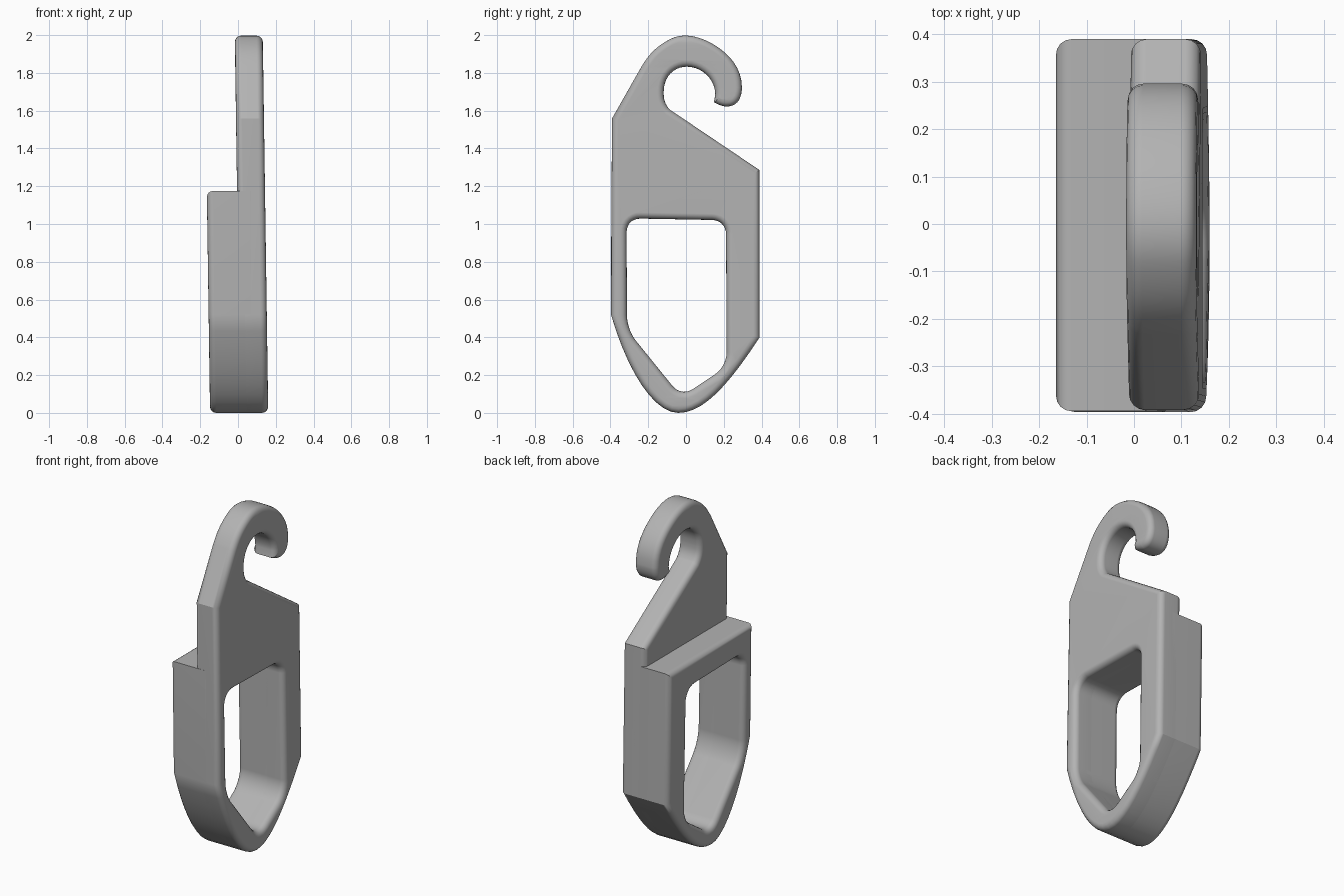
import bpy
import bmesh
from mathutils import Matrix, Vector

cube = bpy.data.objects.get("Cube")
if cube:
    bpy.data.objects.remove(cube, do_unlink=True)

grey = bpy.data.materials.new("plain grey")
grey.use_nodes = True
colour = (0.45, 0.45, 0.45, 1)
grey.diffuse_color = colour
grey.node_tree.nodes["Principled BSDF"].inputs["Base Color"].default_value = colour

BEVEL = 0.033
FRONT = 0.16      # thickness positions at the foot
LEAN = -0.0145    # slight sideways lean per unit of height


def bezier(a, b, c, d, n=10):
    """Points of a cubic curve, without its last point."""
    a, b, c, d = map(Vector, (a, b, c, d))
    pts = []
    for i in range(n):
        t = i / n
        s = 1 - t
        pts.append(a * s**3 + b * 3 * s * s * t + c * 3 * s * t * t + d * t**3)
    return pts


def chain(*p):
    """Joined cubic curves: end, handle, handle, end, handle, ..."""
    pts = []
    for i in range(0, len(p) - 1, 3):
        pts += bezier(*p[i:i + 4])
    return pts + [Vector(p[-1])]


def rounded(corners, radius):
    """Polygon with each corner softened."""
    pts = []
    for i, c in enumerate(corners):
        c = Vector(c)
        before = Vector(corners[i - 1])
        after = Vector(corners[(i + 1) % len(corners)])
        a = c + (before - c).normalized() * radius
        b = c + (after - c).normalized() * radius
        pts += bezier(a, a.lerp(c, 0.6), b.lerp(c, 0.6), b, 7) + [b]
    return pts


def slab(name, loops, x0, x1):
    """Closed side profiles (y, z) made into a soft-edged slab from x0 to x1."""
    curve = bpy.data.curves.new(name, 'CURVE')
    curve.dimensions = '2D'
    curve.fill_mode = 'BOTH'
    curve.extrude = (x1 - x0) / 2 - BEVEL
    curve.bevel_depth = BEVEL
    curve.bevel_resolution = 3
    curve.offset = -BEVEL
    for loop in loops:
        spline = curve.splines.new('POLY')
        spline.points.add(len(loop) - 1)
        for point, (y, z) in zip(spline.points, loop):
            point.co = (y, z, 0, 1)
        spline.use_cyclic_u = True
    helper = bpy.data.objects.new(name + " helper", curve)
    bpy.context.collection.objects.link(helper)
    graph = bpy.context.evaluated_depsgraph_get()
    mesh = bpy.data.meshes.new_from_object(helper.evaluated_get(graph))
    bpy.data.objects.remove(helper, do_unlink=True)

    # Stand the profile up, then lean it
    stand = Matrix(((0, 0, 1, (x0 + x1) / 2), (1, 0, 0, 0), (0, 1, 0, 0), (0, 0, 0, 1)))
    lean = Matrix.Identity(4)
    lean[0][2] = LEAN
    mesh.transform(lean @ stand)
    bm = bmesh.new()
    bm.from_mesh(mesh)
    bmesh.ops.remove_doubles(bm, verts=bm.verts, dist=0.0005)
    bmesh.ops.recalc_face_normals(bm, faces=bm.faces)
    bm.to_mesh(mesh)
    bm.free()
    mesh.materials.clear()
    mesh.materials.append(grey)

    obj = bpy.data.objects.new(name, mesh)
    bpy.context.collection.objects.link(obj)
    bpy.ops.object.select_all(action='DESELECT')
    obj.select_set(True)
    bpy.context.view_layer.objects.active = obj
    bpy.ops.object.shade_smooth_by_angle(angle=0.5)
    weighted = obj.modifiers.new("even shading", 'WEIGHTED_NORMAL')
    weighted.keep_sharp = True
    return obj


# Pointed round foot, shared by both parts
foot = chain((-0.397, 0.52), (-0.31, 0.22), (-0.17, 0), (-0.04, 0),
             (0.09, 0), (0.22, 0.14), (0.39, 0.40))

# Inside of the hook, from the throat to the tip
hook_inside = chain((-0.085, 1.605), (-0.118, 1.64), (-0.118, 1.67), (-0.118, 1.70),
                    (-0.118, 1.78), (-0.065, 1.833), (0.005, 1.833),
                    (0.08, 1.833), (0.155, 1.77), (0.155, 1.685))

# Tip and outside of the hook, back down to the shoulder
hook_outside = chain((0.148, 1.645), (0.17, 1.632), (0.195, 1.622), (0.217, 1.622),
                     (0.28, 1.622), (0.296, 1.68), (0.296, 1.722),
                     (0.296, 1.86), (0.18, 1.935), (0.11, 1.97),
                     (0.04, 2.0), (-0.03, 2.013), (-0.10, 1.97),
                     (-0.17, 1.93), (-0.2, 1.89), (-0.233, 1.838))

# Strap opening
opening = rounded([(-0.315, 1.03), (-0.312, 0.44), (-0.025, 0.085),
                   (0.215, 0.245), (0.212, 1.02)], 0.075)

plate = foot + [(0.39, 1.285)] + hook_inside + hook_outside + [(-0.392, 1.558)]
block = foot + [(0.39, 1.175), (-0.395, 1.175)]

slab("hook_plate", [plate, opening], 0.012, FRONT)
slab("strap_block", [block, opening], -0.148, FRONT - 0.05)
